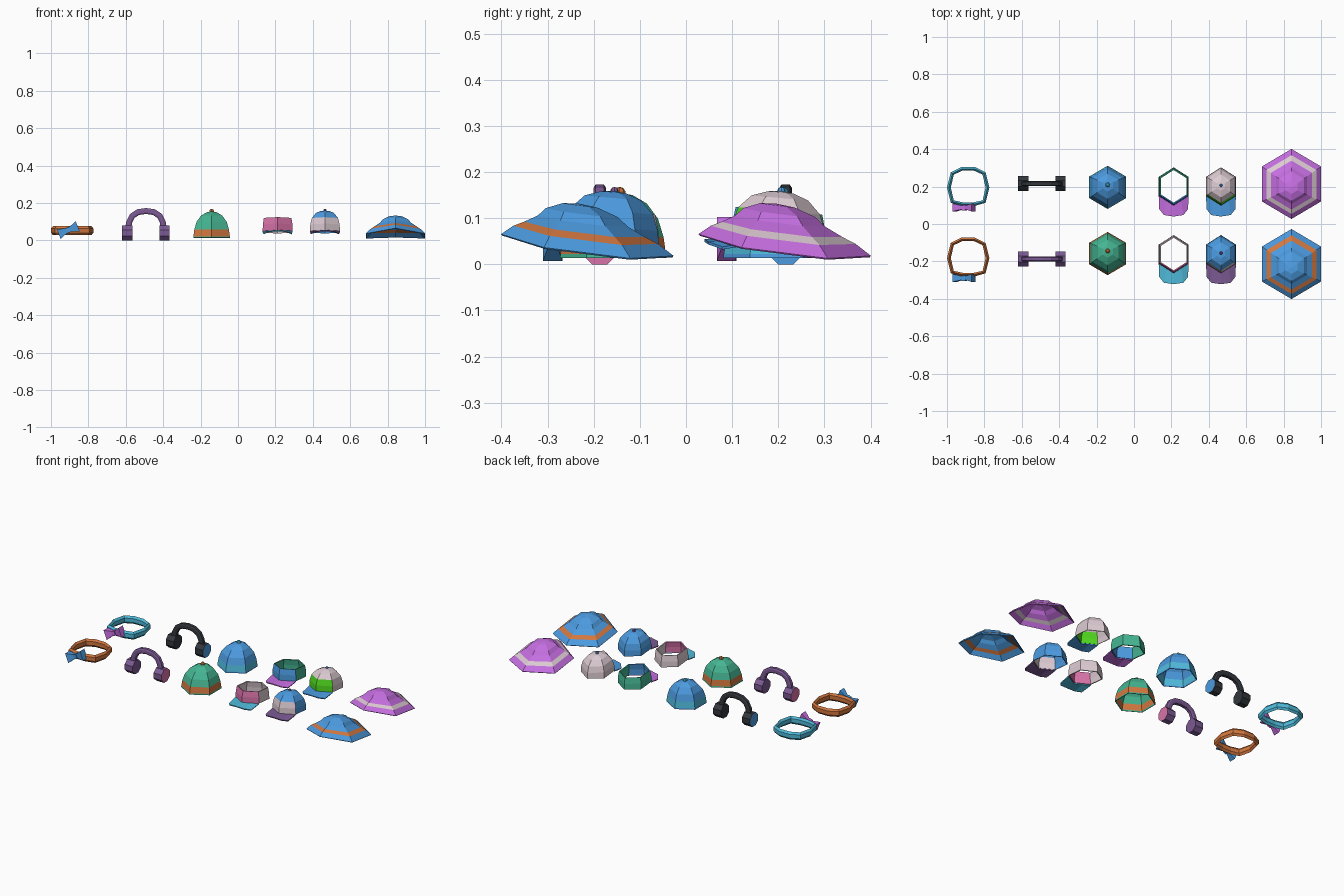
import bpy, bmesh, math
from mathutils import Matrix, Vector

if "Cube" in bpy.data.objects:
    bpy.data.objects.remove(bpy.data.objects["Cube"])


def material(name, hexcode):
    def lin(c):
        return c / 12.92 if c <= 0.04045 else ((c + 0.055) / 1.055) ** 2.4
    m = bpy.data.materials.new(name)
    m.diffuse_color = [lin(int(hexcode[i:i + 2], 16) / 255) for i in (0, 2, 4)] + [1]
    m.use_nodes = True
    m.node_tree.nodes["Principled BSDF"].inputs["Base Color"].default_value = m.diffuse_color
    return m


M = {n: material(n, h) for n, h in dict(
    orange="d2773f", blue="4c9be0", cyan="50bcdc", purple="7c5a94", pink="d873a8",
    black="33373d", green="45b592", violet="c56ee0", white="dccbd2", lime="4fd61e").items()}


def finish(name, bm, mats, loc=(0, 0, 0), thick=0):
    me = bpy.data.meshes.new(name)
    bm.to_mesh(me)
    bm.free()
    for c in mats:
        me.materials.append(M[c])
    ob = bpy.data.objects.new(name, me)
    ob.location = loc
    bpy.context.collection.objects.link(ob)
    if thick:
        s = ob.modifiers.new("thickness", 'SOLIDIFY')
        s.thickness = thick
    return ob


def hex_shell(name, profile, rx, ry, loc, mats, rule, bend, thick=0.004):
    """Hexagonal shell; profile = (radius factor, height); rule(ring, side) -> material;
    bend(point, radius factor) shapes each vertex."""
    bm = bmesh.new()
    rings = []
    for r, h in profile:
        ring = []
        for k in range(6):
            a = k * math.pi / 3
            p = Vector((rx * r * math.sin(a), ry * r * math.cos(a), h))
            ring.append(bm.verts.new(bend(p, r)))
        rings.append(ring)
    for i in range(len(rings) - 1):
        a, b = rings[i], rings[i + 1]
        for k in range(6):
            n = (k + 1) % 6
            f = bm.faces.new((a[k], b[k], b[n], a[n]))
            f.material_index = rule(i, k)
    bmesh.ops.remove_doubles(bm, verts=bm.verts, dist=1e-5)
    return finish(name, bm, mats, loc, thick)


def sweep(name, path, section, closed, color, loc, normal):
    """Sweep a (side, normal) section along a planar path with the given plane normal."""
    bm = bmesh.new()
    pts = [Vector(p) for p in path]
    n, nv, rings = len(pts), Vector(normal), []
    for i, p in enumerate(pts):
        if closed:
            t = pts[(i + 1) % n] - pts[i - 1]
        else:
            t = pts[min(i + 1, n - 1)] - pts[max(i - 1, 0)]
        side = t.normalized().cross(nv)
        rings.append([bm.verts.new(p + side * u + nv * v) for u, v in section])
    m = len(section)
    for i in range(n if closed else n - 1):
        a, b = rings[i], rings[(i + 1) % n]
        for k in range(m):
            bm.faces.new((a[k], a[(k + 1) % m], b[(k + 1) % m], b[k]))
    if not closed:
        bm.faces.new(rings[0])
        bm.faces.new(rings[-1])
    bmesh.ops.recalc_face_normals(bm, faces=bm.faces)
    return finish(name, bm, [color], loc)


def button(name, loc, r, color):
    bm = bmesh.new()
    bmesh.ops.create_uvsphere(bm, u_segments=8, v_segments=5, radius=r)
    return finish(name, bm, [color], loc)


def headband(tag, y, band, bow):
    half = [(0.033, 0.095), (0.085, 0.07), (0.103, -0.005), (0.085, -0.08), (0.03, -0.094)]
    path = [(x, v, 0) for x, v in half] + [(-x, v, 0) for x, v in reversed(half)]
    sec = [(0.010, -0.012), (0.010, 0.012), (0, 0.024), (-0.010, 0.012), (-0.010, -0.012), (0, -0.024)]
    sweep(tag + "_headband", path, sec, True, band, (-0.8865, y, 0.052), (0, 0, 1))
    # bow: two flaring loops and a knot, tilted
    bm = bmesh.new()
    for s in (-1, 1):
        lo = bmesh.ops.create_cube(bm, size=1)["verts"]
        for v in lo:
            outer = v.co.x * s > 0
            v.co = Vector((s * (0.055 if outer else 0.004),
                           v.co.y * (0.042 if outer else 0.016),
                           v.co.z * (0.058 if outer else 0.020)))
    knot = bmesh.ops.create_cube(bm, size=1)["verts"]
    for v in knot:
        v.co = Vector((v.co.x * 0.022, v.co.y * 0.030, v.co.z * 0.028))
    bmesh.ops.recalc_face_normals(bm, faces=bm.faces)
    bmesh.ops.rotate(bm, verts=bm.verts, matrix=Matrix.Rotation(math.radians(-22), 3, 'Y'))
    finish(tag + "_bow", bm, [bow], (-0.908, y - 0.112, 0.055))


def headphones(tag, y, main, pad):
    half = [(0.098, 0.05), (0.089, 0.10), (0.073, 0.131), (0.042, 0.151)]
    path = [(-x, 0, z) for x, z in half] + [(0, 0, 0.157)] + [(x, 0, z) for x, z in reversed(half)]
    sec = [(0.016, -0.009), (0.016, 0.009), (0.008, 0.014), (-0.008, 0.014),
           (-0.016, 0.009), (-0.016, -0.009), (-0.008, -0.014), (0.008, -0.014)]
    sweep(tag + "_headphone_arch", path, sec, False, main, (-0.492, y, 0), (0, 1, 0))
    # octagonal ear cups with a coloured outer face
    for s, side in ((-1, "left"), (1, "right")):
        bm = bmesh.new()
        rot = Matrix.Rotation(math.pi / 2, 4, 'Y') @ Matrix.Rotation(math.pi / 8, 4, 'Z')
        bmesh.ops.create_cone(bm, cap_ends=True, segments=8, radius1=0.0433, radius2=0.0433,
                              depth=0.055, matrix=rot)
        for f in bm.faces:
            f.material_index = 1 if f.calc_center_median().x * s > 0.02 else 0
        finish(f"{tag}_{side}_ear_cup", bm, [main, pad], (-0.492 + s * 0.0995, y, 0.04))


def beanie(tag, y, main, band):
    prof = [(1, 0), (0.99, 0.008), (0.94, 0.045), (0.82, 0.085), (0.58, 0.118), (0.28, 0.136), (0, 0.141)]

    def bend(p, r):
        return p + Vector((0, 0.014 * (1 - r), 0))
    hex_shell(tag + "_dome_hat", prof, 0.1135, 0.1155, (-0.141, y, 0.014), [main, band],
              lambda i, k: 1 if i == 1 else 0, bend)
    button(tag + "_dome_hat_button", (-0.141, y + 0.014, 0.155), 0.013, band)


def bill(name, x, y, color):
    # curved brim from the front hexagon edges out to a rounded outline
    inner = [(-0.08, -0.05, 0.050), (-0.04, -0.075, 0.053), (0, -0.1, 0.056)]
    outer = [(-0.077, -0.122, 0.038), (-0.052, -0.153, 0.049), (0, -0.161, 0.055)]
    bm = bmesh.new()
    rows = []
    for row in (inner, outer):
        full = row + [(-a, b, c) for a, b, c in row[1::-1]]
        rows.append([bm.verts.new(p) for p in full])
    for i in range(4):
        bm.faces.new((rows[0][i], rows[1][i], rows[1][i + 1], rows[0][i + 1]))
    finish(name, bm, [color], (x, y, 0), 0.006)


def tilt(p, r):
    return Vector((p.x, p.y + 0.006 * (1 - r), p.z - 0.09 * p.y))


def front_panel(rings):
    return lambda i, k: 1 if i < rings and k in (2, 3) else 0


def visor(tag, y, main, panel, brim):
    hex_shell(tag + "_visor_band", [(1, 0), (0.99, 0.035), (0.92, 0.07)], 0.0924, 0.102,
              (0.212, y, 0.046), [main, panel], front_panel(2), tilt, 0.007)
    bill(tag + "_visor_brim", 0.212, y, brim)


def cap(tag, y, main, panel, brim):
    prof = [(1, 0), (0.98, 0.035), (0.87, 0.07), (0.6, 0.098), (0.27, 0.110), (0, 0.113)]
    hex_shell(tag + "_cap_crown", prof, 0.0924, 0.102, (0.465, y, 0.046), [main, panel],
              front_panel(2), tilt)
    bill(tag + "_cap_brim", 0.465, y, brim)
    button(tag + "_cap_button", (0.465, y + 0.006, 0.159), 0.009, brim)


def sun_hat(tag, y, main, stripe):
    prof = [(1, 0), (0.84, 0.022), (0.70, 0.034), (0.52, 0.052), (0.42, 0.070), (0.2, 0.086), (0, 0.090)]

    def bend(p, r):
        # front edge raised, sides drooping, crown pushed forward
        z = p.z - 0.126 * p.y - 0.017 * (p.x / 0.157) ** 2
        return Vector((p.x, p.y - 0.02 * (1 - r), z))
    hex_shell(tag + "_sun_hat", prof, 0.1825, 0.187, (0.842, y, 0.042), [main, stripe],
              lambda i, k: 1 if i == 1 else 0, bend)


# front row
headband("front", -0.177, "orange", "blue")
headphones("front", -0.187, "purple", "pink")
beanie("front", -0.158, "green", "orange")
visor("front", -0.161, "white", "pink", "cyan")
cap("front", -0.161, "blue", "white", "purple")
sun_hat("front", -0.214, "blue", "orange")

# back row
headband("back", 0.200, "cyan", "violet")
headphones("back", 0.216, "black", "blue")
beanie("back", 0.196, "blue", "cyan")
visor("back", 0.201, "green", "blue", "violet")
cap("back", 0.201, "white", "lime", "blue")
sun_hat("back", 0.214, "violet", "white")
